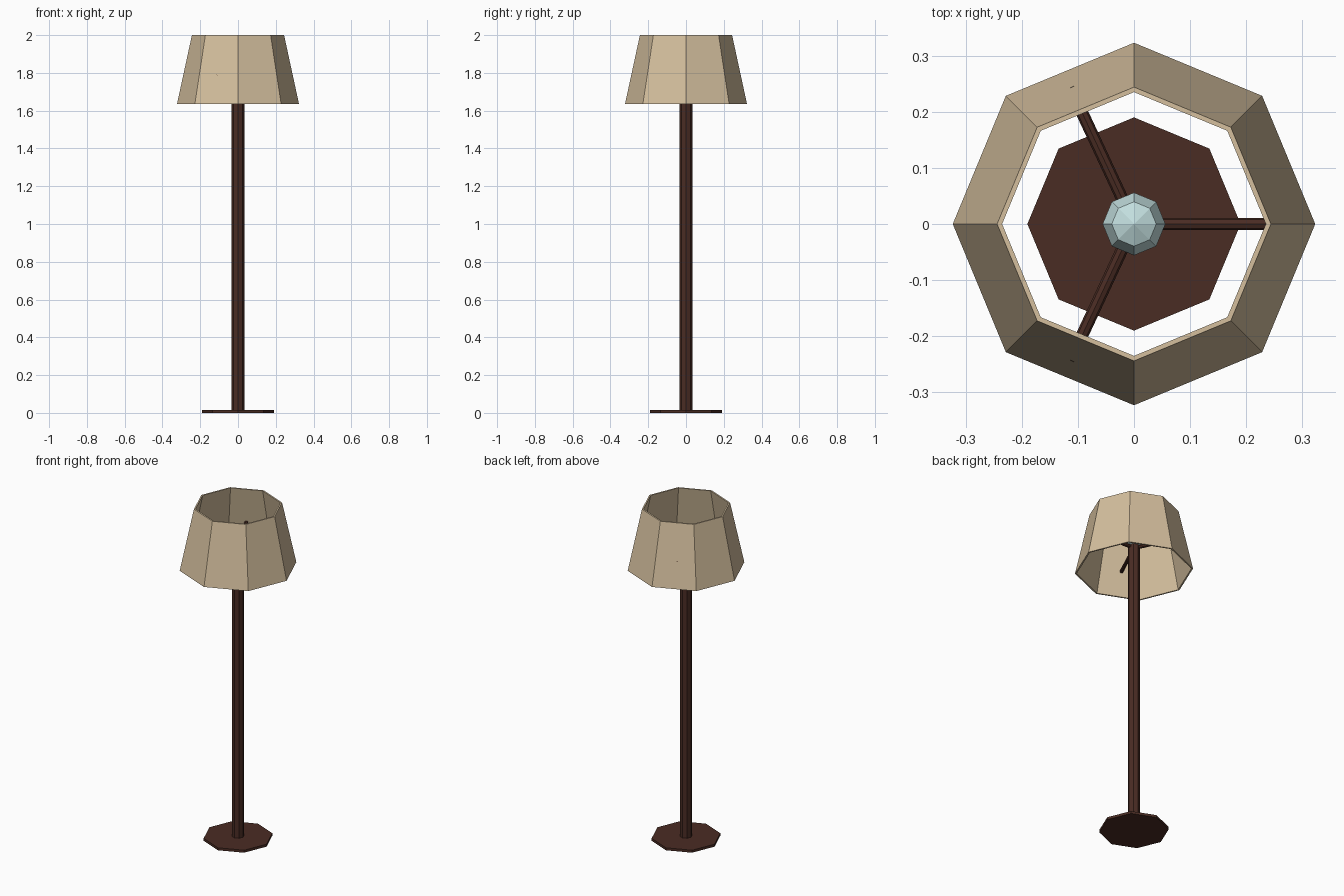
import bpy, bmesh, math
from mathutils import Matrix, Vector

if "Cube" in bpy.data.objects:
    bpy.data.objects.remove(bpy.data.objects["Cube"])


def material(name, rgb):
    m = bpy.data.materials.new(name)
    m.diffuse_color = (*rgb, 1.0)
    m.use_nodes = True
    m.node_tree.nodes["Principled BSDF"].inputs["Base Color"].default_value = m.diffuse_color
    return m


wood = material("dark_brown", (0.068, 0.025, 0.017))
fabric = material("warm_beige", (0.66, 0.52, 0.34))
glass = material("pale_blue_glass", (0.54, 0.73, 0.73))


def finish(name, bm, mat):
    bmesh.ops.recalc_face_normals(bm, faces=bm.faces)
    me = bpy.data.meshes.new(name)
    bm.to_mesh(me)
    bm.free()
    me.materials.append(mat)
    ob = bpy.data.objects.new(name, me)
    bpy.context.collection.objects.link(ob)
    return ob


def lathe(name, profile, mat, closed=False, sides=8):
    """Spin an (r, z) profile into a faceted solid, with a corner on +x."""
    bm = bmesh.new()
    rings = []
    for r, z in profile:
        angles = [2 * math.pi * i / sides for i in range(sides)]
        rings.append([bm.verts.new((r * math.cos(a), r * math.sin(a), z)) for a in angles])
    pairs = list(zip(rings, rings[1:]))
    if closed:
        pairs.append((rings[-1], rings[0]))
    for a, b in pairs:
        for i in range(sides):
            j = (i + 1) % sides
            bm.faces.new((a[i], a[j], b[j], b[i]))
    if not closed:
        bm.faces.new(rings[0])
        bm.faces.new(rings[-1])
    return finish(name, bm, mat)


# Base plate and pole
lathe("base", [(0.19, 0.0), (0.19, 0.015)], wood)
lathe("pole", [(0.034, 0.01), (0.034, 1.79)], wood)

# Tapered open shade with a thin wall
lathe("shade", [(0.323, 1.635), (0.244, 2.0), (0.235, 2.0), (0.314, 1.635)], fabric, closed=True)

# Three arms holding the shade
ARM_LENGTH, ARM_Z = 0.268, 1.78
for n, deg in enumerate((0, 115, 245)):
    bm = bmesh.new()
    bmesh.ops.create_cone(bm, cap_ends=True, segments=8, radius1=0.011, radius2=0.011, depth=ARM_LENGTH)
    bmesh.ops.transform(bm, verts=bm.verts, matrix=(
        Matrix.Rotation(math.radians(deg), 4, 'Z')
        @ Matrix.Translation((ARM_LENGTH / 2, 0, ARM_Z))
        @ Matrix.Rotation(math.pi / 2, 4, 'Y')))
    finish(f"shade_arm_{n + 1}", bm, wood)

# Faceted bulb
bm = bmesh.new()
bmesh.ops.create_uvsphere(bm, u_segments=8, v_segments=4, radius=0.056)
bmesh.ops.translate(bm, verts=bm.verts, vec=Vector((0, 0, 1.835)))
finish("bulb", bm, glass)
